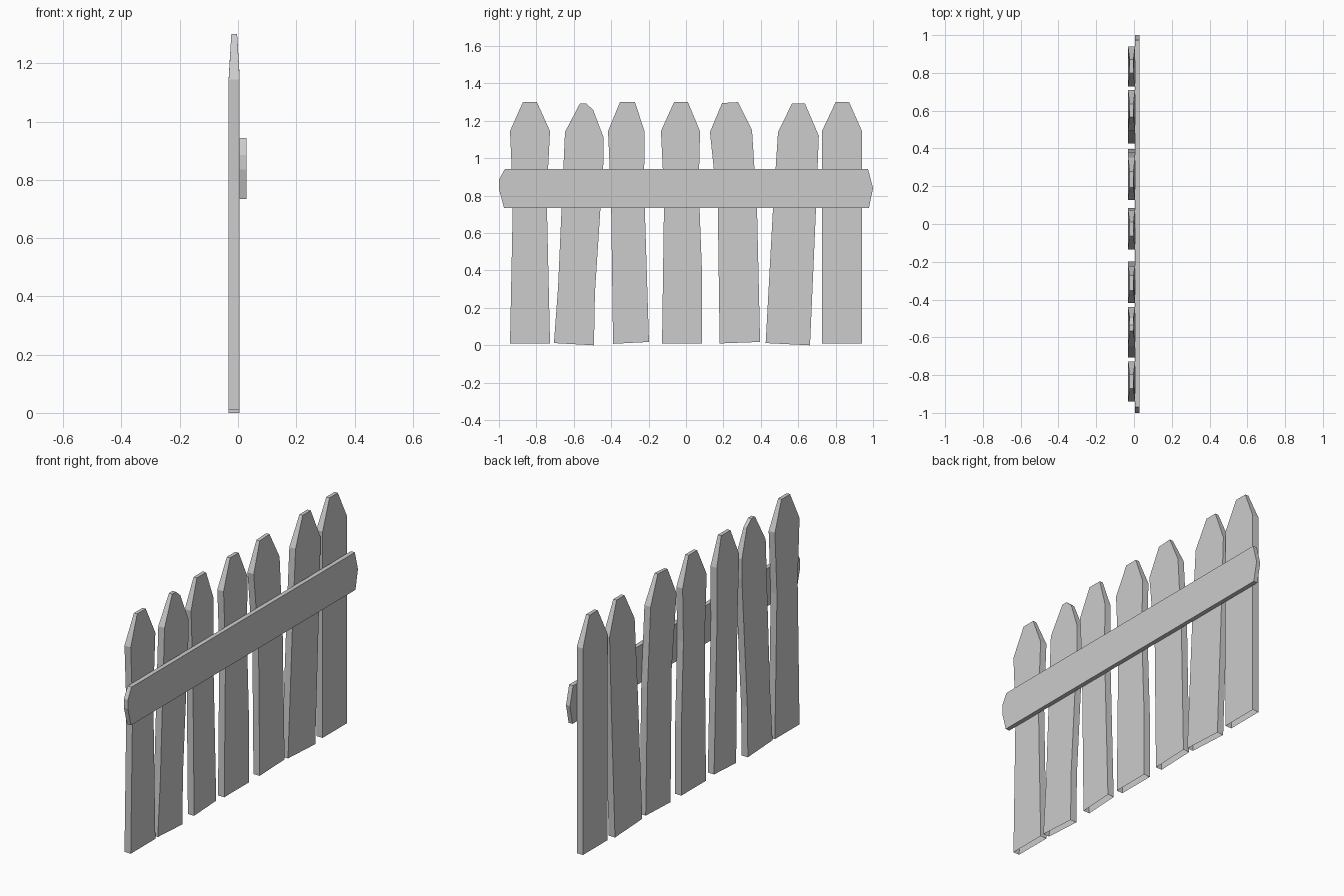
import bpy, bmesh

X_BACK, X_FRONT, X_RAIL = -0.032, 0.006, 0.030


def board(name, outline, x0, x1, taper=None, open_bottom=False):
    """Extrude a (y, z) outline from x0 to x1; taper thins points above a height."""
    bm = bmesh.new()
    rings = []
    for x, slim in ((x0, 0.009), (x1, -0.009)):
        rings.append([bm.verts.new((x + (slim if taper and z > taper else 0), y, z))
                      for y, z in outline])
    a, b = rings
    bm.faces.new(a)
    bm.faces.new(b)
    n = len(outline)
    sides = [bm.faces.new((a[i], a[(i + 1) % n], b[(i + 1) % n], b[i])) for i in range(n)]
    bmesh.ops.recalc_face_normals(bm, faces=bm.faces)
    if open_bottom:
        bmesh.ops.delete(bm, geom=[sides[-1]], context='FACES_ONLY')
    me = bpy.data.meshes.new(name)
    bm.to_mesh(me)
    bm.free()
    ob = bpy.data.objects.new(name, me)
    bpy.context.collection.objects.link(ob)
    return ob


# Pickets: outline from bottom right, up, over the tip and down to bottom left
pickets = [
    [(-.727, .01), (-.745, .80), (-.727, 1.145), (-.797, 1.30),
     (-.872, 1.30), (-.941, 1.145), (-.925, .80), (-.941, .01)],
    [(-.492, .0), (-.487, .28), (-.440, 1.0), (-.440, 1.11), (-.497, 1.26),
     (-.535, 1.293), (-.567, 1.293), (-.647, 1.14), (-.684, .31), (-.706, .012)],
    [(-.198, .018), (-.224, .85), (-.222, 1.145), (-.273, 1.30),
     (-.353, 1.30), (-.417, 1.145), (-.401, .80), (-.390, .008)],
    [(.086, .01), (.086, .38), (.068, .85), (.075, 1.145), (.010, 1.30),
     (-.064, 1.30), (-.134, 1.145), (-.117, .80), (-.128, .01)],
    [(.396, .018), (.380, .72), (.353, 1.15), (.278, 1.30),
     (.193, 1.295), (.128, 1.14), (.170, .74), (.180, .01)],
    [(.663, .0), (.695, .73), (.710, 1.12), (.636, 1.293),
     (.567, 1.293), (.492, 1.14), (.465, .73), (.426, .012)],
    [(.941, .01), (.941, 1.145), (.872, 1.30),
     (.800, 1.30), (.727, 1.145), (.727, .01)],
]
for i, outline in enumerate(pickets, 1):
    board(f"picket_{i}", outline, X_BACK, X_FRONT, taper=1.2, open_bottom=True)

# Cross rail with blunt pointed ends
board("cross_rail", [(-.973, .735), (.978, .735), (1.0, .84), (.973, .943),
                     (-.968, .943), (-1.0, .885), (-1.0, .835)], X_FRONT, X_RAIL)
